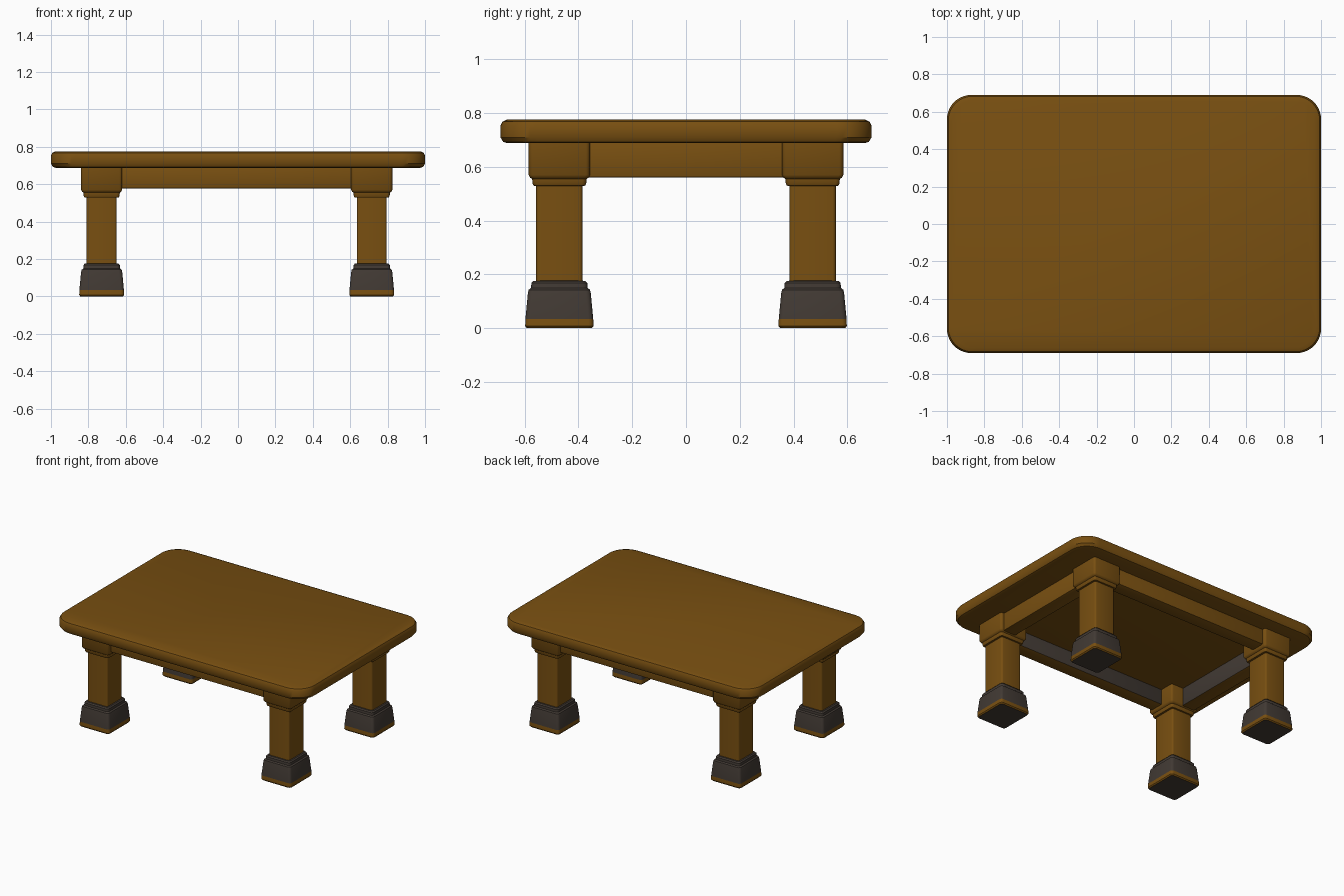
import bpy, bmesh
from math import sin, cos, pi, radians
from mathutils import Vector

cube = bpy.data.objects.get("Cube")
if cube:
    bpy.data.objects.remove(cube, do_unlink=True)


def material(name, rgb):
    m = bpy.data.materials.new(name)
    m.use_nodes = True
    m.diffuse_color = (*rgb, 1)
    m.node_tree.nodes["Principled BSDF"].inputs["Base Color"].default_value = (*rgb, 1)
    return m


wood = material("golden brown wood", (0.19, 0.079, 0.0055))
grey = material("dark warm grey", (0.054, 0.042, 0.034))


def finish(name, bm, is_grey=None):
    """Turn a bmesh into a smooth-shaded object; faces passing the rule become grey."""
    bmesh.ops.recalc_face_normals(bm, faces=bm.faces)
    bm.normal_update()
    for f in bm.faces:
        f.material_index = int(bool(is_grey and is_grey(f)))
    me = bpy.data.meshes.new(name)
    bm.to_mesh(me)
    bm.free()
    me.materials.append(wood)
    me.materials.append(grey)
    ob = bpy.data.objects.new(name, me)
    bpy.context.collection.objects.link(ob)
    bpy.ops.object.select_all(action='DESELECT')
    ob.select_set(True)
    bpy.context.view_layer.objects.active = ob
    bpy.ops.object.shade_smooth_by_angle(angle=radians(35))
    return ob


def loft(name, cx, cy, profile, radius, extra_y=0.0, seg=3, is_grey=None):
    """Stack rounded rectangles given as (half width, height)."""
    bm = bmesh.new()
    rings = []
    for half, z in profile:
        hx, hy = half - radius, half + extra_y - radius
        ring = []
        for i, (sx, sy) in enumerate(((1, 1), (-1, 1), (-1, -1), (1, -1))):
            for k in range(seg + 1):
                a = (i + k / seg) * pi / 2
                ring.append(bm.verts.new((cx + sx * hx + radius * cos(a),
                                          cy + sy * hy + radius * sin(a), z)))
        rings.append(ring)
    for low, high in zip(rings, rings[1:]):
        for i in range(len(low)):
            j = (i + 1) % len(low)
            bm.faces.new((low[i], low[j], high[j], high[i]))
    bm.faces.new(rings[0][::-1])
    bm.faces.new(rings[-1])
    return finish(name, bm, is_grey)


# Table top: rounded slab with softened rims
loft("table_top", 0, 0,
     [(0.975, 0.688), (0.99, 0.693), (1.0, 0.71), (1.0, 0.753),
      (0.993, 0.768), (0.975, 0.776)], 0.13, extra_y=-0.31, seg=10)

# Legs: foot, shaft and stepped capital
foot = [(0.114, 0), (0.12, 0.008), (0.119, 0.035), (0.11, 0.13), (0.107, 0.143),
        (0.098, 0.15), (0.097, 0.168), (0.09, 0.176), (0.07, 0.177)]
shaft = [(0.08, 0.16), (0.08, 0.55)]
capital = [(0.078, 0.528), (0.092, 0.53), (0.096, 0.538), (0.097, 0.555),
           (0.104, 0.559), (0.11, 0.57), (0.11, 0.695)]


def foot_grey(f):
    return f.calc_center_median().z > 0.035 or f.normal.z < -0.9


for side, x in (("right", -0.729), ("left", 0.715)):
    for end, y in (("front", -0.471), ("back", 0.471)):
        label = f"{end}_{side}"
        loft(label + "_foot", x, y, foot, 0.018, 0.007, is_grey=foot_grey)
        loft(label + "_shaft", x, y, shaft, 0.012, 0.006)
        loft(label + "_capital", x, y, capital, 0.015, 0.004)


# Aprons: rails between the legs, grey on the inside
def rail(name, low, high):
    bm = bmesh.new()
    bmesh.ops.create_cube(bm, size=1)
    low, high = Vector(low), Vector(high)
    for v in bm.verts:
        v.co = Vector(l + (c + 0.5) * (h - l) for l, c, h in zip(low, v.co, high))
    inward = -(low + high) / 2
    inward.z = 0
    inward.normalize()
    bmesh.ops.bevel(bm, geom=bm.edges[:], offset=0.006, segments=2,
                    affect='EDGES', profile=0.5)
    finish(name, bm, lambda f: f.normal.dot(inward) > 0.9)


rail("front_apron", (-0.73, -0.56, 0.578), (0.715, -0.46, 0.695))
rail("back_apron", (-0.73, 0.46, 0.578), (0.715, 0.56, 0.695))
rail("right_apron", (-0.815, -0.47, 0.561), (-0.715, 0.47, 0.695))
rail("left_apron", (0.7, -0.47, 0.561), (0.8, 0.47, 0.695))
